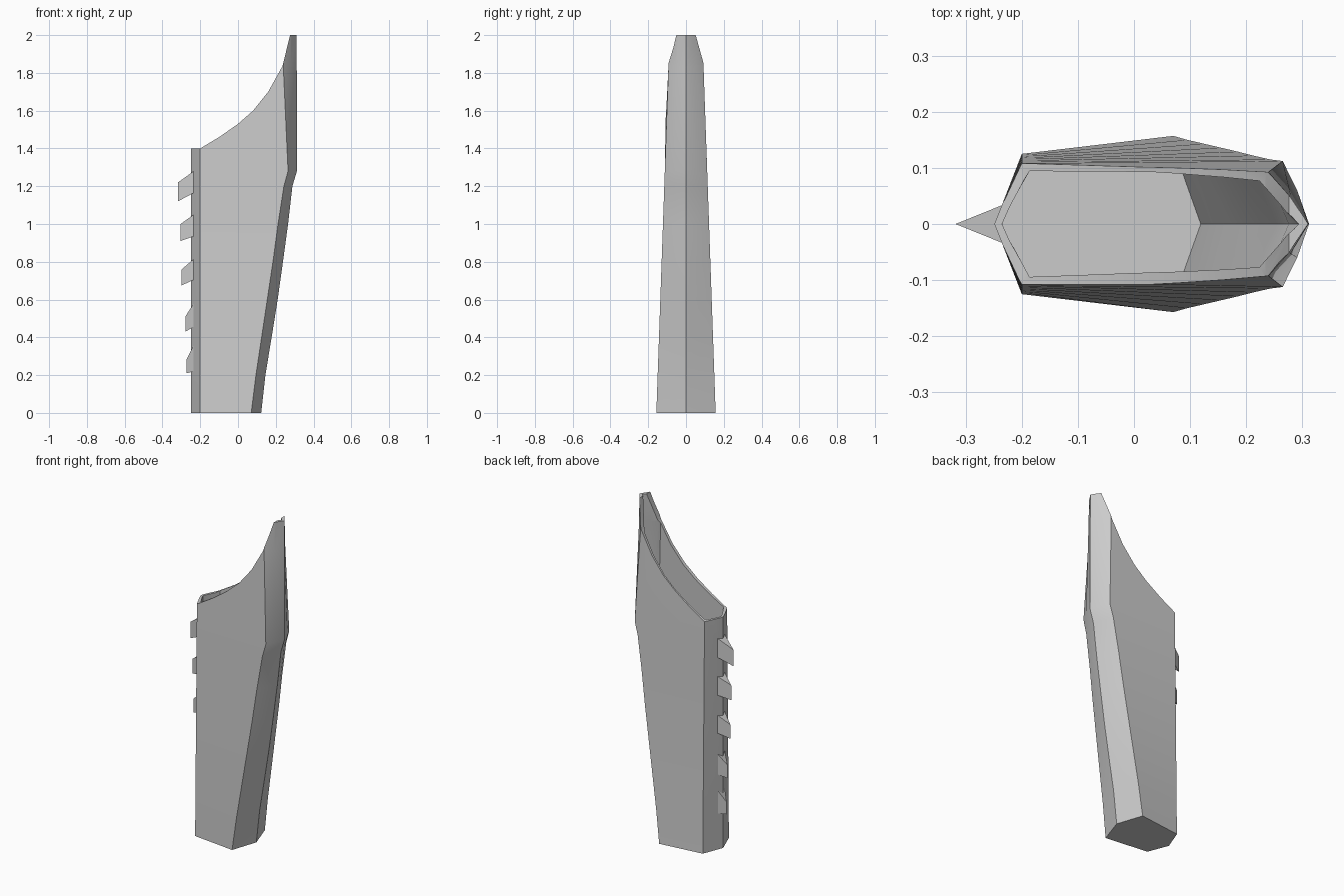
import bpy, bmesh, math

if "Cube" in bpy.data.objects:
    bpy.data.objects.remove(bpy.data.objects["Cube"])

grey = bpy.data.materials.new("plain grey")
grey.use_nodes = True
colour = (0.6, 0.6, 0.6, 1)
grey.diffuse_color = colour
grey.node_tree.nodes["Principled BSDF"].inputs["Base Color"].default_value = colour

# height, x of the rear side corner, x of the rear ridge
SECTIONS = [(0, 0.07, 0.123), (0.2, 0.095, 0.145), (0.4, 0.125, 0.178),
            (0.6, 0.155, 0.21), (0.8, 0.185, 0.238), (1.0, 0.212, 0.265),
            (1.2, 0.243, 0.288), (1.28, 0.265, 0.312), (1.83, 0.24, 0.311),
            (2.05, 0.235, 0.31)]


def section(z, side, ridge, wall):
    """Symmetric outline at one height, drawn inwards by the wall."""
    f = z / 2
    y_side = 0.157 - 0.035 * z
    y_front = 0.125 - 0.024 * f
    half = [(-0.249, 0), (-0.235, 0.035), (-0.2, y_front), (side, y_side),
            (side + 0.55 * (ridge - side), y_side * (0.45 + 0.13 * f)), (ridge, 0)]
    half = [(x - math.copysign(wall, x), y - wall if y > 0.04 else y * (1 - wall * 8))
            for x, y in half]
    outline = half + [(x, -y) for x, y in half[-2:0:-1]]
    return [(x, y, z) for x, y in outline]


def make(name, rings):
    """Closed solid through a list of matching rings."""
    bm = bmesh.new()
    loops = [[bm.verts.new(p) for p in ring] for ring in rings]
    n = len(loops[0])
    for a, b in zip(loops, loops[1:]):
        for i in range(n):
            j = (i + 1) % n
            bm.faces.new((a[i], a[j], b[j], b[i]))
    bm.faces.new(loops[0])
    bm.faces.new(loops[-1])
    bmesh.ops.recalc_face_normals(bm, faces=bm.faces)
    mesh = bpy.data.meshes.new(name)
    bm.to_mesh(mesh)
    bm.free()
    mesh.materials.append(grey)
    obj = bpy.data.objects.new(name, mesh)
    bpy.context.collection.objects.link(obj)
    return obj


def activate(obj):
    bpy.ops.object.select_all(action='DESELECT')
    obj.select_set(True)
    bpy.context.view_layer.objects.active = obj


def subtract(obj, cutter):
    cutter.hide_render = True
    mod = obj.modifiers.new("cut", 'BOOLEAN')
    mod.operation = 'DIFFERENCE'
    mod.solver = 'EXACT'
    mod.object = cutter
    activate(obj)
    bpy.ops.object.modifier_apply(modifier=mod.name)
    bpy.data.objects.remove(cutter)


# Hollow tapered body
body = make("sheath_body", [section(*s, 0) for s in SECTIONS])
cavity = make("cavity_cutter", [section(z + (0.012 if z == 0 else 0), a, b, 0.004 + 0.007 * z)
                                for z, a, b in SECTIONS[:-1]]
              + [section(2.2, 0.235, 0.31, 0.018)])
subtract(body, cavity)

# Sweeping mouth
sweep = [(-0.5, 1.4), (-0.2, 1.4), (-0.1, 1.46), (0, 1.53), (0.08, 1.6), (0.16, 1.7),
         (0.235, 1.835), (0.276, 2), (0.5, 2), (0.5, 2.5), (-0.5, 2.5)]
mouth = make("mouth_cutter", [[(x, y, z) for x, z in sweep] for y in (-0.5, 0.5)])
subtract(body, mouth)
activate(body)
bpy.ops.object.shade_smooth_by_angle(angle=math.radians(35))

# Wedge teeth down the front edge: tip x, tip top, tip bottom, root top, root bottom
teeth = [(-0.318, 1.22, 1.12, 1.28, 1.165), (-0.304, 1.0, 0.91, 1.05, 0.935),
         (-0.298, 0.76, 0.675, 0.815, 0.705), (-0.279, 0.51, 0.43, 0.58, 0.455),
         (-0.272, 0.285, 0.21, 0.36, 0.22)]
for i, (tip, tip_top, tip_low, root_top, root_low) in enumerate(teeth):
    make(f"edge_tooth_{i + 1}",
         [[(tip, 0, t), (-0.234, 0.034, r), (-0.234, -0.034, r)]
          for t, r in ((tip_low, root_low), (tip_top, root_top))])
